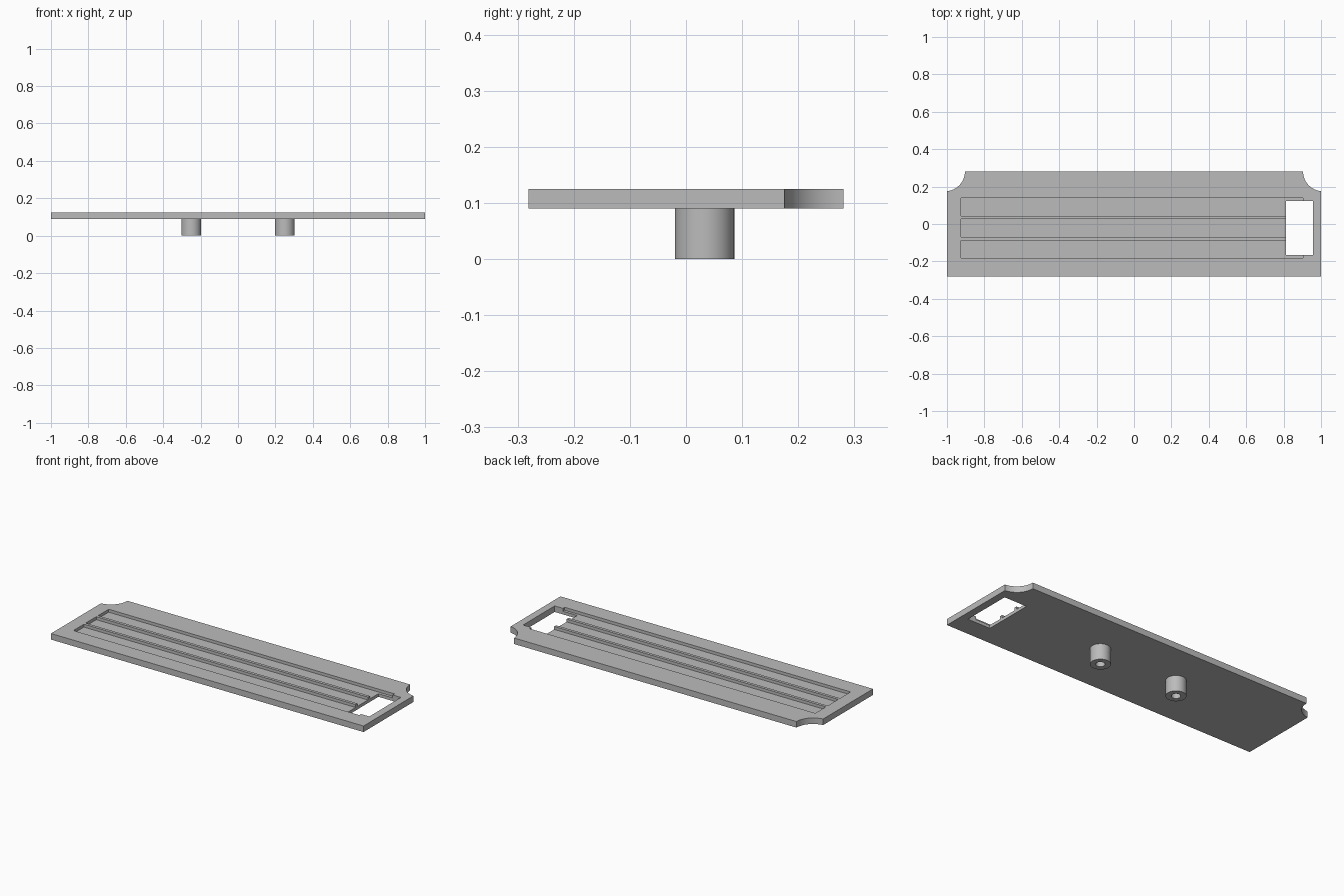
import bpy, bmesh, math
from mathutils import Matrix, Vector

if "Cube" in bpy.data.objects:
    bpy.data.objects.remove(bpy.data.objects["Cube"], do_unlink=True)

grey = bpy.data.materials.new("plain grey")
grey.use_nodes = True
colour = (0.5, 0.5, 0.5, 1)
grey.diffuse_color = colour
grey.node_tree.nodes["Principled BSDF"].inputs["Base Color"].default_value = colour

BOTTOM, TOP, SLOT_FLOOR = 0.09, 0.125, 0.108


def make_object(name, bm):
    bmesh.ops.recalc_face_normals(bm, faces=bm.faces)
    mesh = bpy.data.meshes.new(name)
    bm.to_mesh(mesh)
    bm.free()
    mesh.materials.append(grey)
    obj = bpy.data.objects.new(name, mesh)
    bpy.context.collection.objects.link(obj)
    return obj


def box(name, x0, x1, y0, y1, z0, z1):
    bm = bmesh.new()
    size = Matrix.Diagonal((x1 - x0, y1 - y0, z1 - z0, 1))
    centre = Matrix.Translation(((x0 + x1) / 2, (y0 + y1) / 2, (z0 + z1) / 2))
    bmesh.ops.create_cube(bm, size=1, matrix=centre @ size)
    return make_object(name, bm)


def cylinder(name, x, y, z, radius, height):
    bm = bmesh.new()
    bmesh.ops.create_cone(bm, cap_ends=True, segments=64, radius1=radius, radius2=radius,
                          depth=height, matrix=Matrix.Translation((x, y, z)))
    return make_object(name, bm)


def select_only(obj):
    bpy.ops.object.select_all(action='DESELECT')
    obj.select_set(True)
    bpy.context.view_layer.objects.active = obj


def cut(target, cutter):
    cutter.hide_render = True
    mod = target.modifiers.new("cut", 'BOOLEAN')
    mod.operation = 'DIFFERENCE'
    mod.solver = 'EXACT'
    mod.object = cutter
    select_only(target)
    bpy.ops.object.modifier_apply(modifier=mod.name)
    bpy.data.objects.remove(cutter, do_unlink=True)


def smooth(obj):
    select_only(obj)
    bpy.ops.object.shade_smooth_by_angle(angle=math.radians(30))


# Flat plate with scooped rear corners
plate = box("plate", -1, 1, -0.281, 0.281, BOTTOM, TOP)
for side in (-1, 1):
    cut(plate, cylinder("corner_cutter", side * 1.01, 0.281, 0.1, 0.106, 0.2))

# Three long shallow grooves in the top
for y in (0.091, -0.022, -0.135):
    cut(plate, box("groove_cutter", -0.925, 0.904, y - 0.048, y + 0.048, SLOT_FLOOR, 0.2))

# Rectangular window through the left end
cut(plate, box("window_cutter", 0.813, 0.957, -0.167, 0.122, 0, 0.2))
smooth(plate)

# Two hollow pegs underneath, spun from a rectangular section
for name, x in (("right_peg", -0.25), ("left_peg", 0.25)):
    bm = bmesh.new()
    section = [(0.053, 0.095), (0.053, 0), (0.024, 0), (0.024, 0.095)]
    verts = [bm.verts.new((r, 0, z)) for r, z in section]
    edges = [bm.edges.new((verts[i], verts[i - 1])) for i in range(4)]
    bmesh.ops.spin(bm, geom=verts + edges, cent=(0, 0, 0), axis=(0, 0, 1),
                   angle=math.tau, steps=48, use_merge=False)
    bmesh.ops.remove_doubles(bm, verts=bm.verts, dist=0.0001)
    bmesh.ops.translate(bm, verts=bm.verts, vec=Vector((x, 0.033, 0)))
    smooth(make_object(name, bm))
